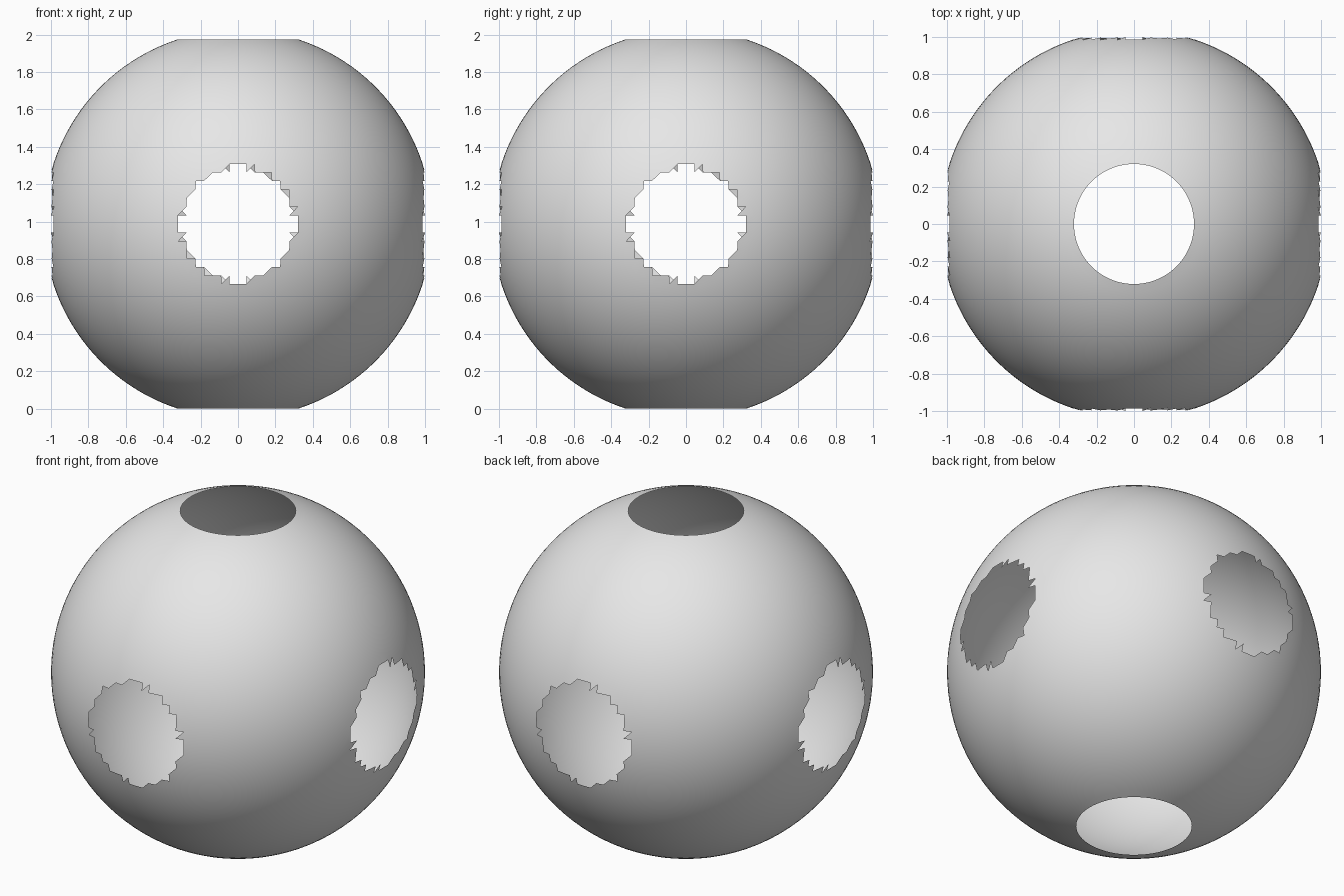
import bpy
import bmesh
from math import sqrt
from mathutils import Matrix

RADIUS = 1.0384        # sphere radius
HOLE = 0.2967          # sine of the angular radius of each opening
SEGMENTS, RINGS = 140, 70

cube = bpy.data.objects.get("Cube")
if cube:
    bpy.data.objects.remove(cube, do_unlink=True)

grey = bpy.data.materials.new("light grey")
grey.use_nodes = True
colour = (0.8, 0.8, 0.8, 1)
grey.diffuse_color = colour
grey.node_tree.nodes["Principled BSDF"].inputs["Base Color"].default_value = colour

# Thin sphere
bm = bmesh.new()
bmesh.ops.create_uvsphere(bm, u_segments=SEGMENTS, v_segments=RINGS, radius=RADIUS)
bmesh.ops.recalc_face_normals(bm, faces=bm.faces)

# Split every quad from its lower left to its upper right corner
for face in [f for f in bm.faces if len(f.verts) == 4]:
    middle = face.calc_center_median().z
    for loop in face.loops:
        if loop.vert.co.z < middle and loop.link_loop_next.vert.co.z < middle:
            opposite = loop.link_loop_next.link_loop_next.vert
            bmesh.utils.face_split(face, loop.vert, opposite)
            break

# Six openings, one on each axis direction
limit = sqrt(1 - HOLE ** 2)
openings = [f for f in bm.faces
            if max(abs(c) for c in f.calc_center_median().normalized()) > limit]
bmesh.ops.delete(bm, geom=openings, context="FACES")

# Stand the shell on the ground
lowest = min(v.co.z for v in bm.verts)
bm.transform(Matrix.Translation((0, 0, -lowest)))
for face in bm.faces:
    face.smooth = True

mesh = bpy.data.meshes.new("pierced_sphere")
bm.to_mesh(mesh)
bm.free()
mesh.materials.append(grey)
shell = bpy.data.objects.new("pierced_sphere", mesh)
bpy.context.collection.objects.link(shell)
